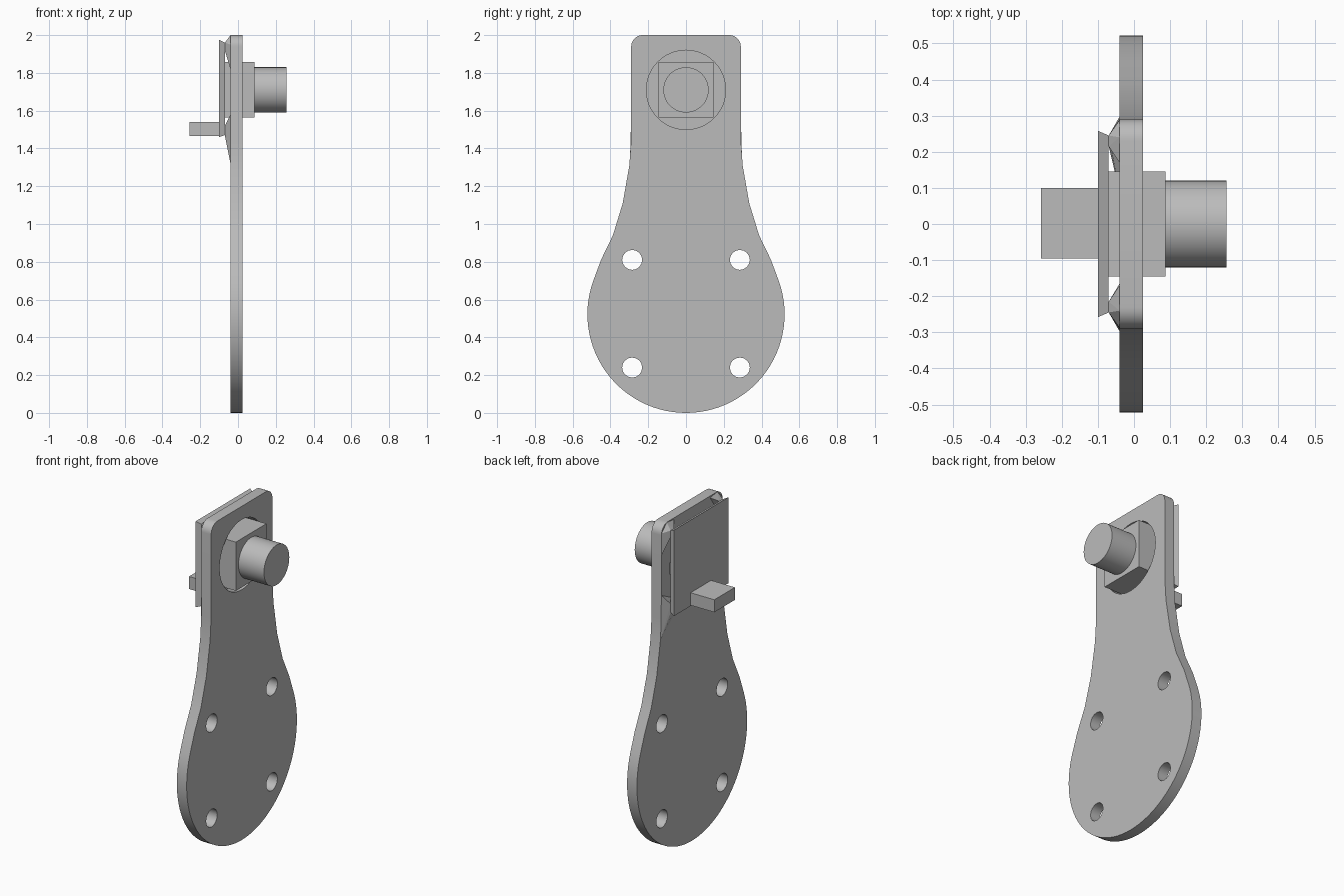
import bpy, bmesh, math
from mathutils import Matrix, Vector

cube = bpy.data.objects.get("Cube")
if cube:
    bpy.data.objects.remove(cube, do_unlink=True)

grey = bpy.data.materials.new("light grey")
grey.use_nodes = True
COLOUR = (0.5, 0.5, 0.5, 1)
grey.diffuse_color = COLOUR
grey.node_tree.nodes["Principled BSDF"].inputs["Base Color"].default_value = COLOUR

# Turns a flat XY drawing into the YZ plane, with its depth along X
UPRIGHT = Matrix(((0, 0, 1), (1, 0, 0), (0, 1, 0))).to_4x4()
BACK, FACE = -0.04, 0.025      # the two faces of the plate
PANEL_IN, PANEL_OUT = -0.07, -0.1
KNOB_Z = 1.71


def add_mesh(name, bm):
    bmesh.ops.recalc_face_normals(bm, faces=bm.faces)
    mesh = bpy.data.meshes.new(name)
    bm.to_mesh(mesh)
    bm.free()
    mesh.materials.append(grey)
    obj = bpy.data.objects.new(name, mesh)
    bpy.context.collection.objects.link(obj)
    return obj


def hull(name, points):
    bm = bmesh.new()
    for p in points:
        bm.verts.new(p)
    bmesh.ops.convex_hull(bm, input=bm.verts)
    return add_mesh(name, bm)


def box(name, x, y, z):
    return hull(name, [(a, b, c) for a in x for b in y for c in z])


def smooth(obj):
    bpy.ops.object.select_all(action="DESELECT")
    obj.select_set(True)
    bpy.context.view_layer.objects.active = obj
    bpy.ops.object.shade_smooth_by_angle(angle=math.radians(35))


def arc(cy, cz, r, start, end, steps):
    angles = [math.radians(start + (end - start) * i / steps) for i in range(steps + 1)]
    return [(cy + r * math.cos(a), cz + r * math.sin(a)) for a in angles]


# Paddle-shaped plate: round foot, flared neck, rounded top, five through holes
half = arc(0, 0.522, 0.522, -90, 20, 28)
half += [(0.45, 0.81), (0.387, 0.94), (0.335, 1.11), (0.3, 1.31), (0.29, 1.45)]
half += arc(0.23, 1.94, 0.06, 0, 90, 8)
outline = half + [(-y, z) for y, z in reversed(half[1:])]
loops = [outline, arc(0, KNOB_Z, 0.21, 0, 360, 48)[:-1]]
loops += [arc(y, z, 0.053, 0, 360, 16)[:-1] for y in (-0.285, 0.285) for z in (0.24, 0.81)]

curve = bpy.data.curves.new("plate_outline", "CURVE")
curve.dimensions = "2D"
curve.fill_mode = "BOTH"
curve.extrude = (FACE - BACK) / 2
for loop in loops:
    spline = curve.splines.new("POLY")
    spline.points.add(len(loop) - 1)
    for point, (y, z) in zip(spline.points, loop):
        point.co = (y, z, 0, 1)
    spline.use_cyclic_u = True
drawing = bpy.data.objects.new("plate_outline", curve)
bpy.context.collection.objects.link(drawing)
bpy.context.view_layer.update()
bm = bmesh.new()
bm.from_mesh(drawing.to_mesh())
drawing.to_mesh_clear()
bpy.data.objects.remove(drawing, do_unlink=True)
bmesh.ops.remove_doubles(bm, verts=bm.verts, dist=0.0005)
bm.transform(Matrix.Translation(((FACE + BACK) / 2, 0, 0)) @ UPRIGHT)
smooth(add_mesh("plate", bm))

# Square boss passing through the large hole
box("square_boss", (-0.075, 0.087), (-0.145, 0.145), (1.565, 1.857))

# Round knob on the boss
bm = bmesh.new()
bmesh.ops.create_cone(bm, cap_ends=True, segments=48, radius1=0.12, radius2=0.12, depth=0.17)
bm.transform(Matrix.Translation((0.171, 0, KNOB_Z)) @ UPRIGHT)
smooth(add_mesh("knob", bm))

# Rear panel with chamfered edge, and the tab standing out from it
hull("rear_panel", [(x, s * w, z)
                    for x, w, low, high in ((PANEL_OUT, 0.258, 1.46, 1.975),
                                            (PANEL_IN, 0.245, 1.47, 1.96))
                    for s in (-1, 1) for z in (low, high)])
box("tab", (-0.258, PANEL_OUT), (-0.095, 0.1), (1.465, 1.54))

# Tapered corner brackets between plate and panel
for side, s, reach in (("left", 1, 0.09), ("right", -1, 0.165)):
    upper = [(BACK, 0.29, 1.82), (BACK, 0.288, 1.95), (BACK, 0.24, 1.999), (BACK, 0.17, 1.99),
             (PANEL_IN, 0.245, 1.96), (PANEL_IN, 0.215, 1.96), (PANEL_IN, 0.245, 1.92)]
    lower = [(BACK, 0.297, 1.32), (BACK, 0.29, 1.58), (BACK, reach, 1.48),
             (PANEL_IN, 0.245, 1.47), (PANEL_IN, 0.215, 1.47), (PANEL_IN, 0.245, 1.52)]
    for level, points in (("upper", upper), ("lower", lower)):
        hull(f"{level}_{side}_bracket", [(x, s * y, z) for x, y, z in points])
